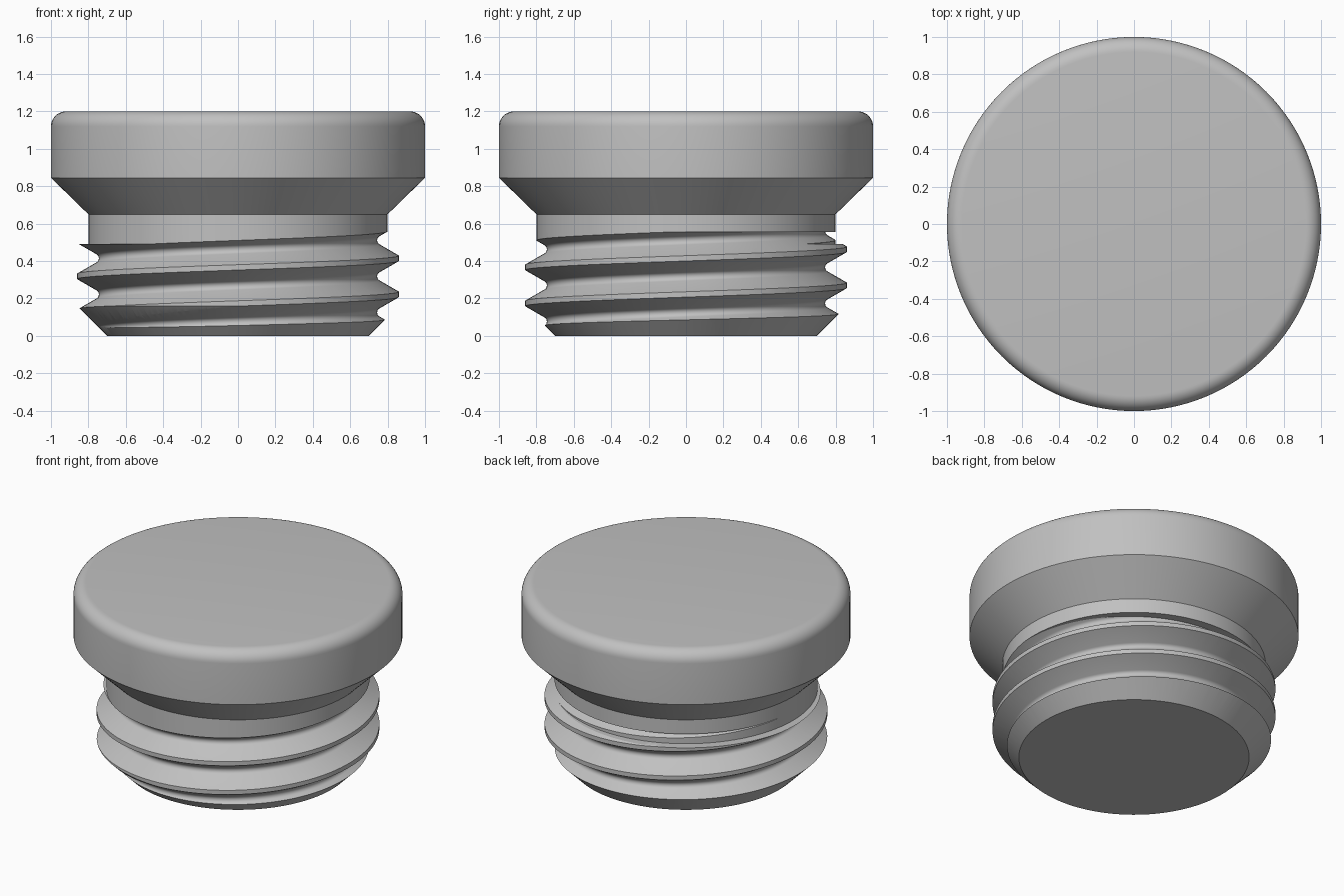
import bpy
import bmesh
from math import sin, cos, pi, radians, floor

cube = bpy.data.objects.get("Cube")
if cube:
    bpy.data.objects.remove(cube)

SEGMENTS = 128
PITCH = 0.193

# One plain grey for the whole plug
grey = bpy.data.materials.new("plain_grey")
grey.use_nodes = True
grey.diffuse_color = (0.53, 0.53, 0.53, 1)
grey.node_tree.nodes["Principled BSDF"].inputs["Base Color"].default_value = grey.diffuse_color


def skin(name, rings, close_around):
    """Join rings of points into a capped solid."""
    bm = bmesh.new()
    rows = [[bm.verts.new(p) for p in ring] for ring in rings]
    count = len(rows[0])
    for a, b in zip(rows, rows[1:]):
        for i in range(count):
            j = (i + 1) % count
            bm.faces.new((a[i], a[j], b[j], b[i]))
    bm.faces.new(rows[0][::-1])
    bm.faces.new(rows[-1])
    bmesh.ops.recalc_face_normals(bm, faces=bm.faces)
    mesh = bpy.data.meshes.new(name)
    bm.to_mesh(mesh)
    bm.free()
    mesh.materials.append(grey)
    obj = bpy.data.objects.new(name, mesh)
    bpy.context.collection.objects.link(obj)
    return obj


def lathe(name, profile):
    angles = [2 * pi * i / SEGMENTS for i in range(SEGMENTS)]
    return skin(name, [[(r * cos(a), r * sin(a), z) for a in angles] for r, z in profile], True)


def activate(obj):
    bpy.ops.object.select_all(action='DESELECT')
    obj.select_set(True)
    bpy.context.view_layer.objects.active = obj


# Head: collar, flared underside and rounded rim
FILLET = 0.08
rim = [(1 - FILLET + FILLET * cos(a), 1.2 - FILLET + FILLET * sin(a))
       for a in [radians(10 * i) for i in range(10)]]
head = lathe("plug_head", [(0.8, 0.555), (0.8, 0.65), (1, 0.845)] + rim)

# Shank: chamfered tip, full thread diameter, step down to the collar
shank = lathe("threaded_shank", [(0.7, 0), (0.86, 0.16), (0.86, 0.49), (0.8, 0.49), (0.8, 0.555)])

# Helical groove cutter with a rounded root
ROOT = 0.0266
section = [(0.7706 - ROOT * cos(a), ROOT * sin(a))
           for a in [radians(15 * i) for i in range(-4, 5)]]
section = [(0.87, -0.088)] + section + [(0.87, 0.088)]
rings = []
for i in range(floor(-3.5 * SEGMENTS), floor(1.2 * SEGMENTS)):
    a = 2 * pi * i / SEGMENTS
    lift = 0.511 + PITCH * i / SEGMENTS
    rings.append([(r * cos(a), r * sin(a), lift + z) for r, z in section])
cutter = skin("groove_cutter", rings, True)
cutter.hide_render = True

# Cut the thread
cut = shank.modifiers.new("thread", 'BOOLEAN')
cut.operation = 'DIFFERENCE'
cut.solver = 'EXACT'
cut.object = cutter
activate(shank)
bpy.ops.object.modifier_apply(modifier=cut.name)
bpy.data.objects.remove(cutter)

for obj in (head, shank):
    activate(obj)
    bpy.ops.object.shade_smooth_by_angle(angle=radians(30))
